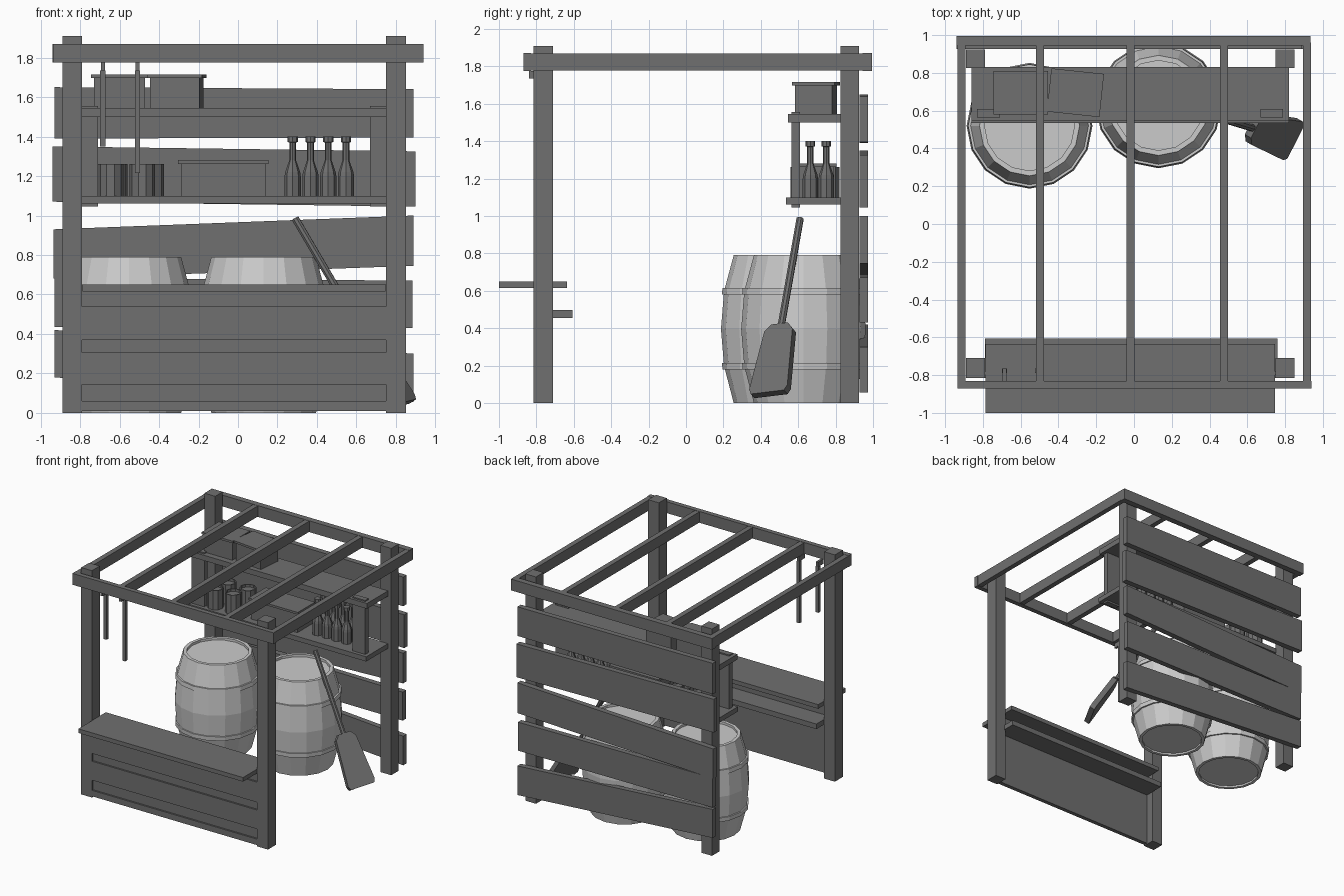
import bpy, bmesh, math
from mathutils import Vector, Matrix

if "Cube" in bpy.data.objects:
    bpy.data.objects.remove(bpy.data.objects["Cube"])

dark = bpy.data.materials.new("dark_wood")
dark.diffuse_color = (0.16, 0.16, 0.16, 1)
dark.use_nodes = True
dark.node_tree.nodes["Principled BSDF"].inputs["Base Color"].default_value = dark.diffuse_color


def finish(name, bm, mat=dark):
    bmesh.ops.recalc_face_normals(bm, faces=bm.faces[:])
    me = bpy.data.meshes.new(name)
    bm.to_mesh(me)
    bm.free()
    ob = bpy.data.objects.new(name, me)
    if mat:
        me.materials.append(mat)
    bpy.context.collection.objects.link(ob)
    return ob


def box(name, x0, x1, y0, y1, z0, z1, turn=0):
    bm = bmesh.new()
    bmesh.ops.create_cube(bm, size=1)
    bmesh.ops.scale(bm, vec=(x1 - x0, y1 - y0, z1 - z0), verts=bm.verts)
    ob = finish(name, bm)
    ob.location = ((x0 + x1) / 2, (y0 + y1) / 2, (z0 + z1) / 2)
    ob.rotation_euler.z = math.radians(turn)
    return ob


def prism(name, pts, vec, mat=dark):
    bm = bmesh.new()
    f = bm.faces.new([bm.verts.new(p) for p in pts])
    ext = bmesh.ops.extrude_face_region(bm, geom=[f])["geom"]
    bmesh.ops.translate(bm, vec=vec, verts=[v for v in ext if isinstance(v, bmesh.types.BMVert)])
    if f.is_valid is False or not any(set(g.verts) == set(f.verts) for g in bm.faces):
        bm.faces.new(f.verts)
    return finish(name, bm, mat)


def lathe(name, profile, n, loc, mat=dark):
    bm = bmesh.new()
    rings = [[bm.verts.new((r * math.cos(2 * math.pi * i / n), r * math.sin(2 * math.pi * i / n), z))
              for i in range(n)] for r, z in profile]
    for a, b in zip(rings, rings[1:]):
        for i in range(n):
            j = (i + 1) % n
            bm.faces.new((a[i], a[j], b[j], b[i]))
    bm.faces.new(rings[0])
    bm.faces.new(rings[-1])
    ob = finish(name, bm, mat)
    ob.location = loc
    return ob


# corner posts
for side, x in (("left", -0.89), ("right", 0.75)):
    box(f"front_post_{side}", x, x + 0.1, -0.815, -0.71, 0, 1.91)
    box(f"back_post_{side}", x, x + 0.1, 0.825, 0.925, 0, 1.91)

# open roof frame with rafters
box("roof_front_rail", -0.935, 0.94, -0.87, -0.83, 1.775, 1.87)
box("roof_back_rail", -0.94, 0.935, 0.945, 0.995, 1.775, 1.87)
for i, x in enumerate((-0.935, -0.52, -0.04, 0.455, 0.895)):
    box(f"rafter_{i}", x, x + 0.043, -0.84, 0.96, 1.778, 1.868)

# crooked back planks: x ends, then bottom/top at left and right
for i, (x0, x1, lb, lt, rb, rt) in enumerate((
        (-0.93, 0.89, 1.39, 1.65, 1.395, 1.64),
        (-0.94, 0.90, 1.07, 1.35, 1.045, 1.325),
        (-0.935, 0.89, 0.68, 0.93, 0.745, 1.0),
        (-0.93, 0.885, 0.435, 0.685, 0.43, 0.67),
        (-0.93, 0.89, 0.18, 0.42, 0.055, 0.30))):
    prism(f"back_plank_{i}", [(x0, 0.927, lb), (x1, 0.927, rb), (x1, 0.927, rt), (x0, 0.927, lt)], (0, 0.046, 0))

# counter, its front boards and inner ledge
box("counter_backing", -0.80, 0.76, -0.80, -0.78, 0.01, 0.65)
for i, (z0, z1) in enumerate(((0.01, 0.06), (0.145, 0.305), (0.37, 0.54))):
    box(f"counter_board_{i}", -0.80, 0.76, -0.814, -0.80, z0, z1)
box("counter_top", -0.787, 0.747, -1.0, -0.635, 0.615, 0.65)
box("counter_ledge", -0.79, 0.76, -0.79, -0.607, 0.455, 0.498)

# back shelves with uprights
box("lower_shelf", -0.86, 0.82, 0.535, 0.83, 1.06, 1.10)
box("upper_shelf", -0.86, 0.82, 0.545, 0.83, 1.50, 1.545)
box("shelf_upright_left", -0.83, -0.71, 0.565, 0.61, 1.045, 1.555)
box("shelf_upright_right", 0.67, 0.79, 0.565, 0.61, 1.045, 1.555)

# lidded boxes
for i, (cx, cy, w, d, z, h, turn) in enumerate((
        (-0.60, 0.695, 0.26, 0.2, 1.545, 0.17, 0),
        (-0.31, 0.695, 0.25, 0.2, 1.545, 0.17, -6),
        (-0.075, 0.69, 0.43, 0.2, 1.10, 0.18, 0))):
    for part, g, z0, z1 in (("body", 0, z, z + h - 0.018), ("lid", 0.015, z + h - 0.018, z + h)):
        box(f"crate_{part}_{i}", cx - w / 2 - g, cx + w / 2 + g, cy - d / 2 - g, cy + d / 2 + g, z0, z1, turn)

# cups and bottles
for i, (x, y) in enumerate(((-0.645, 0.62), (-0.625, 0.76), (-0.485, 0.63), (-0.44, 0.76))):
    lathe(f"cup_{i}", [(0.065, 0), (0.065, 0.162), (0.056, 0.162), (0.056, 0.14)], 10, (x, y, 1.10))
bottle = [(0.041, 0), (0.041, 0.1), (0.038, 0.12), (0.017, 0.18), (0.017, 0.27), (0.026, 0.272), (0.026, 0.3)]
for i in range(4):
    for j, y in enumerate((0.665, 0.75)):
        lathe(f"bottle_{i}_{j}", bottle, 8, (0.277 + 0.09 * i, y, 1.10))

# hanging rods
for i, (x, z) in enumerate(((-0.685, 1.35), (-0.51, 1.215))):
    box(f"hanging_rod_{i}", x - 0.013, x + 0.013, -0.79, -0.764, z, 1.735)
    box(f"rod_hook_{i}", x - 0.01, x + 0.01, -0.84, -0.764, 1.735, 1.775)

# barrels with hoops and recessed lids
barrel = [(0.24, 0.015), (0.24, 0), (0.265, 0), (0.312, 0.18), (0.325, 0.18), (0.328, 0.215), (0.318, 0.215),
          (0.333, 0.395), (0.318, 0.58), (0.328, 0.58), (0.325, 0.615), (0.312, 0.615), (0.265, 0.79),
          (0.238, 0.79), (0.238, 0.77)]
for i, (x, y) in enumerate(((-0.553, 0.52), (0.13, 0.628))):
    lathe(f"barrel_{i}", barrel, 16, (x, y, 0), None)

# shovel leaning down to the right
top = Vector((0.29, 0.61, 0.985))
d = Vector((0.5, -0.15, -0.85)).normalized()
w = Vector((0.45, 0.88, 0.1))
w = (w - d * w.dot(d)).normalized()
n = d.cross(w)
handle = lathe("shovel_handle", [(0.02, 0), (0.02, 0.78)], 8, (0, 0, 0))
handle.matrix_world = Matrix.Translation(top) @ Matrix((w, n, d)).transposed().to_4x4()
outline = [(-0.05, 0.67), (0.05, 0.67), (0.085, 0.71), (0.115, 1.07), (0.1, 1.10), (-0.1, 1.10),
           (-0.115, 1.07), (-0.085, 0.71)]
prism("shovel_blade", [top + w * a + d * b - n * 0.022 for a, b in outline], n * 0.044)
